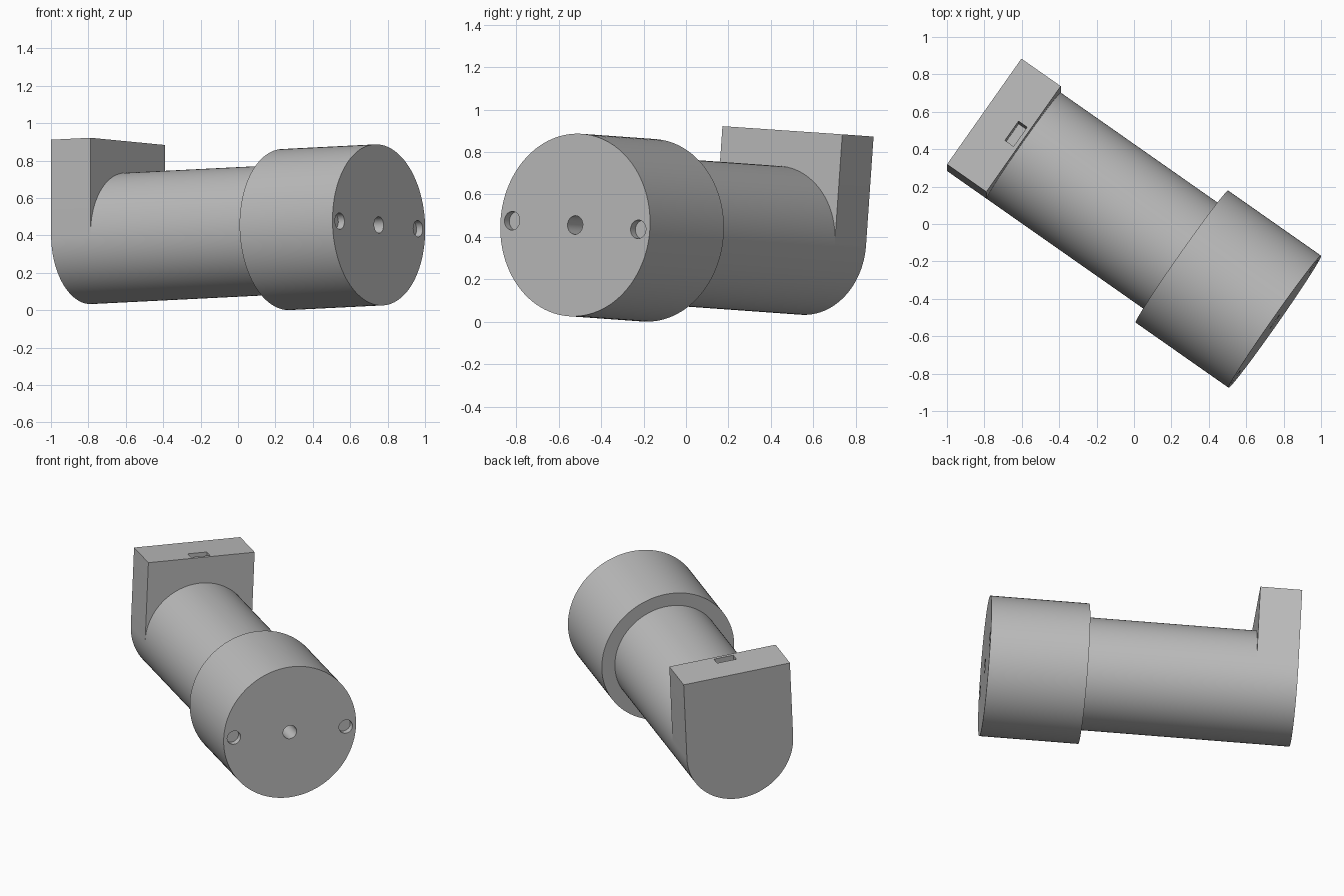
import bpy, bmesh, math
from mathutils import Matrix, Vector

cube = bpy.data.objects.get("Cube")
if cube:
    bpy.data.objects.remove(cube, do_unlink=True)

# Sizes: the motor axis is local x, starting at the outer face of the terminal block
BODY_R, HEAD_R = 0.346, 0.431
BLOCK_END, BODY_END, HEAD_END = 0.257, 1.291, 1.898
BLOCK_TOP = 0.515

# Tilted frame of the whole motor
axis = Vector((0.819, -0.574, 0.041)).normalized()
up = axis.cross(Vector((0.574, 0.819, -0.056))).normalized()
side = up.cross(axis)
frame = Matrix((axis, side, up)).transposed().to_4x4()
frame.translation = (-0.8, 0.566, 0.378)

grey = bpy.data.materials.new("grey")
grey.use_nodes = True
grey.diffuse_color = (0.5, 0.5, 0.5, 1)
grey.node_tree.nodes["Principled BSDF"].inputs["Base Color"].default_value = grey.diffuse_color


def arc(radius, start, end, steps, cy=0):
    """Points (y, z) along an arc about the axis."""
    angles = [math.radians(start + (end - start) * i / steps) for i in range(steps + 1)]
    return [(cy + radius * math.cos(a), radius * math.sin(a)) for a in angles]


def circle(radius, steps=96, cy=0):
    return arc(radius, 0, 360, steps, cy)[:-1]


def prism(name, outline, x0, x1):
    """Extrude a (y, z) outline along the motor axis."""
    bm = bmesh.new()
    face = bm.faces.new([bm.verts.new((x0, y, z)) for y, z in outline])
    new = bmesh.ops.extrude_face_region(bm, geom=[face], use_keep_orig=True)["geom"]
    bmesh.ops.translate(bm, vec=(x1 - x0, 0, 0),
                        verts=[v for v in new if isinstance(v, bmesh.types.BMVert)])
    bmesh.ops.recalc_face_normals(bm, faces=bm.faces)
    mesh = bpy.data.meshes.new(name)
    bm.to_mesh(mesh)
    bm.free()
    mesh.materials.append(grey)
    obj = bpy.data.objects.new(name, mesh)
    bpy.context.collection.objects.link(obj)
    obj.matrix_world = frame
    return obj


def select(obj):
    bpy.ops.object.select_all(action="DESELECT")
    obj.select_set(True)
    bpy.context.view_layer.objects.active = obj


def cut(obj, cutter):
    cutter.hide_render = True
    mod = obj.modifiers.new("cut", "BOOLEAN")
    mod.operation = "DIFFERENCE"
    mod.solver = "EXACT"
    mod.object = cutter
    select(obj)
    bpy.ops.object.modifier_apply(modifier=mod.name)
    bpy.data.objects.remove(cutter, do_unlink=True)


# Terminal block: round below, square above, with a slot in its top
u_shape = [(BODY_R, BLOCK_TOP)] + arc(BODY_R, 0, -180, 48) + [(-BODY_R, BLOCK_TOP)]
block = prism("terminal_block", u_shape, 0, BLOCK_END)
slot = [(-0.063, 0.3), (0.063, 0.3), (0.063, 0.6), (-0.063, 0.6)]
cut(block, prism("slot_cutter", slot, 0.18, 0.236))

# Slim body
body = prism("body", circle(BODY_R), BLOCK_END, BODY_END)

# Wide head with a deep shaft hole and two shallow screw holes
head = prism("head", circle(HEAD_R), BODY_END, HEAD_END)
for offset, depth in ((-0.364, 0.04), (0, 0.2), (0.364, 0.04)):
    cut(head, prism("hole_cutter", circle(0.044, 32, offset), HEAD_END - depth, HEAD_END + 0.1))

for part in (block, body, head):
    select(part)
    bpy.ops.object.shade_smooth_by_angle(angle=math.radians(30))
